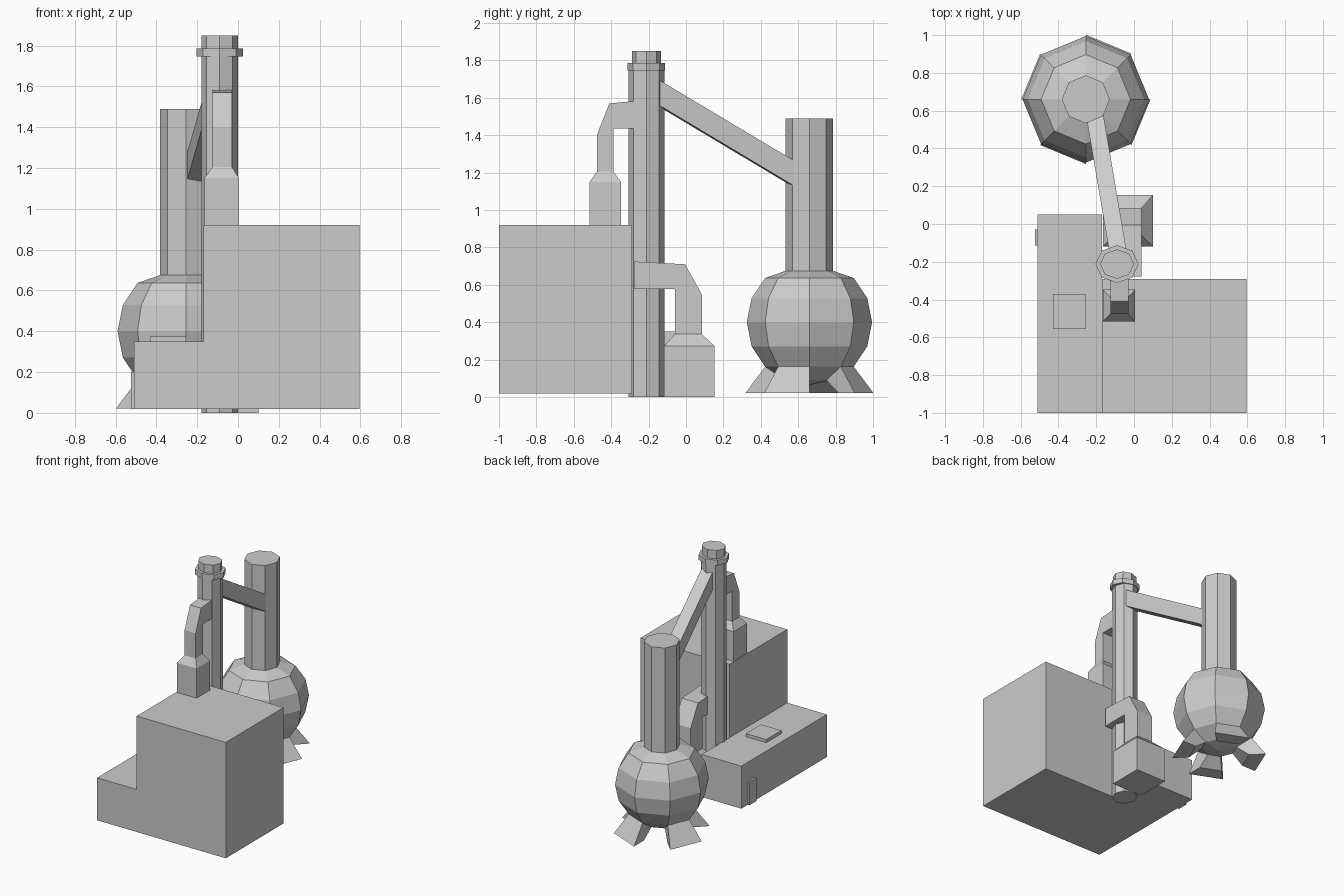
import bpy, bmesh
from math import cos, sin, radians

if "Cube" in bpy.data.objects:
    bpy.data.objects.remove(bpy.data.objects["Cube"])


def mesh_object(name, verts, faces):
    bm = bmesh.new()
    vs = [bm.verts.new(v) for v in verts]
    for f in faces:
        bm.faces.new([vs[i] for i in f])
    bmesh.ops.recalc_face_normals(bm, faces=bm.faces)
    me = bpy.data.meshes.new(name)
    bm.to_mesh(me)
    bm.free()
    ob = bpy.data.objects.new(name, me)
    bpy.context.collection.objects.link(ob)
    return ob


def loft(name, rings):
    """Join equal-sized vertex rings into a closed, capped skin."""
    n = len(rings[0])
    verts = [v for r in rings for v in r]
    faces = [(k * n + i, k * n + (i + 1) % n, (k + 1) * n + (i + 1) % n, (k + 1) * n + i)
             for k in range(len(rings) - 1) for i in range(n)]
    faces += [tuple(range(n)), tuple(range(len(verts) - n, len(verts)))]
    return mesh_object(name, verts, faces)


def rect(x0, x1, y0, y1, z):
    return [(x0, y0, z), (x1, y0, z), (x1, y1, z), (x0, y1, z)]


def box(name, x0, x1, y0, y1, z0, z1):
    return loft(name, [rect(x0, x1, y0, y1, z0), rect(x0, x1, y0, y1, z1)])


def octagon(cx, cy, rx, ry, z):
    return [(cx + rx * cos(radians(45 * i)), cy + ry * sin(radians(45 * i)), z) for i in range(8)]


def duct(name, base, stem_x, pairs):
    """Square base that tapers into a bent duct; pairs are (y, z) outer and inner points."""
    x0, x1, y0, y1, z0, z1 = base
    rings = [rect(x0, x1, y0, y1, z0), rect(x0, x1, y0, y1, z1)]
    a, b = stem_x
    for p, q in pairs:
        rings.append([(a, *p), (b, *p), (b, *q), (a, *q)])
    return loft(name, rings)


# Buildings with roof hatch and side door
box("main_hall", -0.17, 0.595, -1.0, -0.29, 0.02, 0.92)
box("low_annex", -0.51, -0.17, -1.0, 0.05, 0.02, 0.35)
box("roof_hatch", -0.43, -0.255, -0.555, -0.37, 0.34, 0.375)
box("side_door", -0.525, -0.50, -0.115, -0.03, 0.02, 0.20)

# Chimney shaft, collar and cap
cx, cy = -0.09, -0.212
loft("chimney_shaft", [octagon(cx, cy, 0.09, 0.096, z) for z in (0, 1.745)])
loft("chimney_collar", [octagon(cx, cy, 0.114, 0.1, z) for z in (1.745, 1.785)])
loft("chimney_cap", [octagon(cx, cy, 0.09, 0.078, z) for z in (1.78, 1.85)])

# Round vessel with column on top
vx, vy, vz, R = -0.255, 0.66, 0.40, 0.335
rings = []
for a in (-67.5, -45, -22.5, 0, 22.5, 45):
    r = R * cos(radians(a))
    rings.append(octagon(vx, vy, r, r, vz + R * sin(radians(a))))
rings += [octagon(vx, vy, 0.127, 0.127, z) for z in (0.675, 1.49)]
loft("vessel", rings)
bottom = octagon(vx, vy, 0.128, 0.128, 0.0905)
mesh_object("vessel_bottom", bottom + [(vx, vy, 0.065)],
            [(i, (i + 1) % 8, 8) for i in range(8)])

# Flared feet under every second vessel facet
for n, a in enumerate((-45, 45, 135, 225)):
    def edge(r, z):
        return [(vx + r * cos(radians(t)), vy + r * sin(radians(t)), z) for t in (a, a + 45)]
    top = edge(0.237, 0.163) + edge(0.128, 0.0905)[::-1]
    low = edge(0.342, 0.022) + edge(0.22, 0.022)[::-1]
    loft(f"vessel_foot_{n + 1}", [low, top])

# Sloping pipe from chimney to vessel column
slope = []
for x, y, z0, z1 in ((-0.079, -0.18, 1.578, 1.713), (-0.207, 0.57, 1.13, 1.265)):
    slope.append([(x - 0.045, y - 0.007, z0), (x + 0.045, y + 0.007, z0),
                  (x + 0.045, y + 0.007, z1), (x - 0.045, y - 0.007, z1)])
loft("sloping_pipe", slope)

# Roof duct bending into the chimney
duct("roof_duct", (-0.165, 0.005, -0.515, -0.348, 0.91, 1.15), (-0.125, -0.03),
     [((-0.477, 1.205), (-0.388, 1.205)), ((-0.477, 1.40), (-0.388, 1.40)),
      ((-0.41, 1.57), (-0.388, 1.437)), ((-0.25, 1.585), (-0.25, 1.437))])

# Ground duct bending into the chimney; base ring order follows the bend
x0, x1 = -0.165, 0.10
lower = [rect(x0, x1, -0.118, 0.153, z) for z in (0, 0.272)]
rings = [[r[3], r[2], r[1], r[0]] for r in lower]
for p, q in [((0.085, 0.337), (-0.06, 0.337)), ((0.085, 0.548), (-0.06, 0.548)),
             ((-0.005, 0.71), (-0.06, 0.578)), ((-0.277, 0.725), (-0.277, 0.578))]:
    rings.append([(-0.10, *p), (0.04, *p), (0.04, *q), (-0.10, *q)])
loft("ground_duct", rings)
